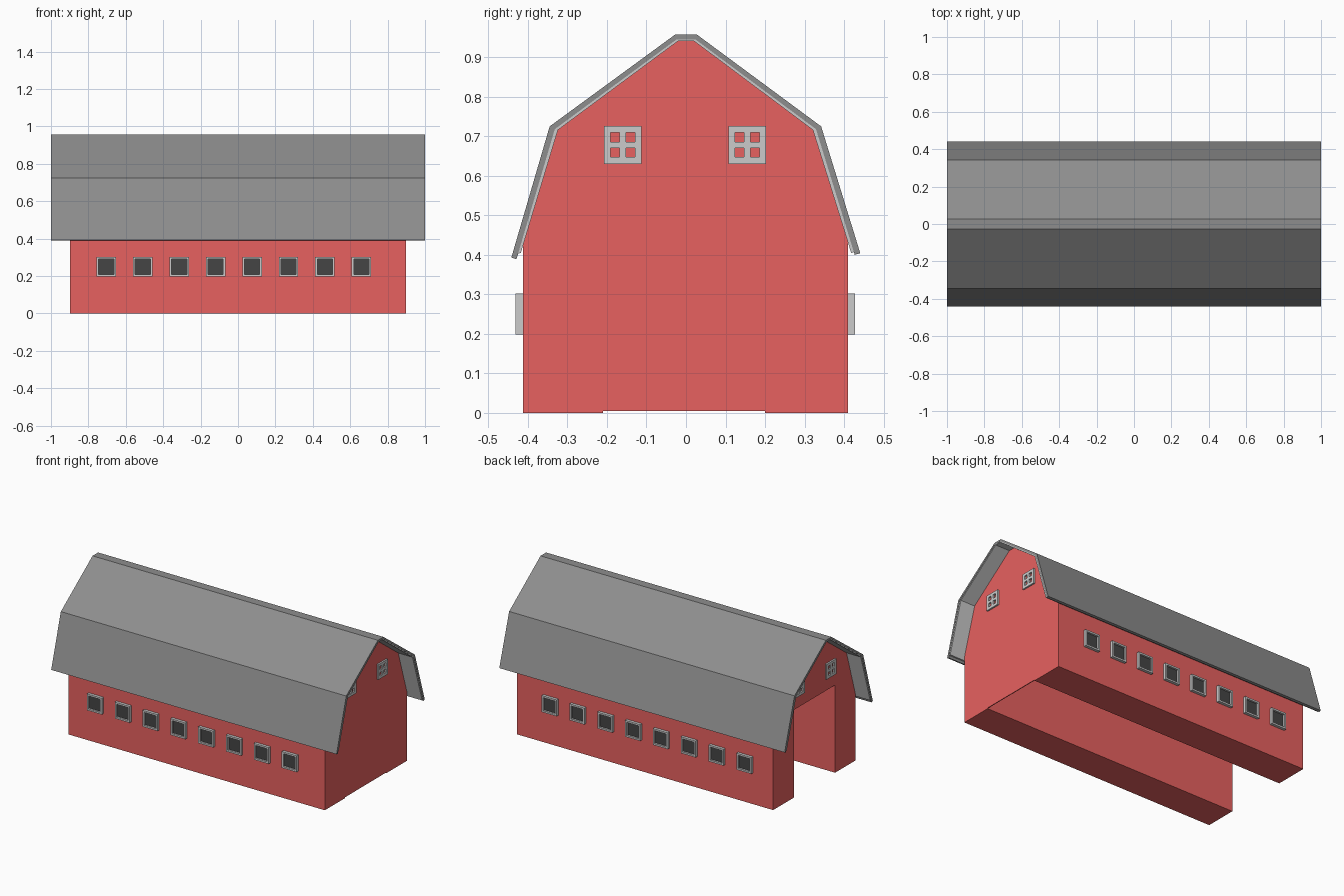
import bpy, bmesh
from mathutils import Matrix, Vector

if "Cube" in bpy.data.objects:
    bpy.data.objects.remove(bpy.data.objects["Cube"])


def material(name, rgb):
    m = bpy.data.materials.new(name)
    m.diffuse_color = (*rgb, 1)
    m.use_nodes = True
    m.node_tree.nodes["Principled BSDF"].inputs["Base Color"].default_value = m.diffuse_color
    return m


RED = material("barn_red", (0.80, 0.12, 0.115))
ROOF = material("roof_grey", (0.27, 0.27, 0.27))
GLASS = material("dark_glass", (0.06, 0.06, 0.06))


def make_object(name, bm, mat=None):
    bmesh.ops.recalc_face_normals(bm, faces=bm.faces)
    me = bpy.data.meshes.new(name)
    bm.to_mesh(me)
    bm.free()
    ob = bpy.data.objects.new(name, me)
    bpy.context.collection.objects.link(ob)
    if mat:
        me.materials.append(mat)
    return ob


def extrude_profile(name, profile, half_length, mat=None):
    """Extrude a closed (y, z) outline along x."""
    bm = bmesh.new()
    face = bm.faces.new([bm.verts.new((-half_length, y, z)) for y, z in profile])
    ext = bmesh.ops.extrude_face_region(bm, geom=[face])["geom"]
    verts = [g for g in ext if isinstance(g, bmesh.types.BMVert)]
    bmesh.ops.translate(bm, verts=verts, vec=(2 * half_length, 0, 0))
    return make_object(name, bm, mat)


def add_box(bm, lo, hi):
    lo, hi = Vector(lo), Vector(hi)
    m = Matrix.Translation((lo + hi) / 2) @ Matrix.Diagonal((*(hi - lo), 1))
    bmesh.ops.create_cube(bm, size=1, matrix=m)


def box(name, lo, hi, mat=None):
    bm = bmesh.new()
    add_box(bm, lo, hi)
    return make_object(name, bm, mat)


# Barn body with gambrel ends
body = extrude_profile("barn_body", [
    (-0.413, 0), (-0.413, 0.432), (-0.324, 0.718), (-0.02, 0.942),
    (0.02, 0.942), (0.322, 0.718), (0.41, 0.435), (0.41, 0)], 0.898, RED)

# Passage open at the left end, closed by a thin door at the right end
for name, lo, hi in (
        ("passage_cutter", (-1.1, -0.21, -0.1), (0.893, 0.20, 0.555)),
        ("door_gap_cutter", (0.8, -0.21, -0.1), (1.1, 0.20, 0.005))):
    cutter = box(name, lo, hi)
    cutter.hide_render = True
    cutter.hide_set(True)
    mod = body.modifiers.new(name, "BOOLEAN")
    mod.operation = "DIFFERENCE"
    mod.solver = "EXACT"
    mod.object = cutter

# Roof sheet and the pale lining under it
outer = [(-0.442, 0.393), (-0.345, 0.725), (-0.028, 0.957),
         (0.028, 0.957), (0.342, 0.725), (0.441, 0.404)]
middle = [(-0.429, 0.389), (-0.332, 0.718), (-0.024, 0.945),
          (0.024, 0.945), (0.329, 0.718), (0.427, 0.400)]
inner = [(-0.418, 0.405), (-0.324, 0.716), (-0.02, 0.941),
         (0.02, 0.941), (0.321, 0.716), (0.418, 0.405)]
extrude_profile("roof", outer + middle[::-1], 1.0, ROOF)
lining = [(-0.425, 0.403)] + middle[1:-1] + [(0.425, 0.407)]
extrude_profile("roof_lining", lining + inner[::-1], 0.998)

# Side windows: a raised square frame with a recessed dark pane
frames, panes = bmesh.new(), bmesh.new()
zc, ro, ri = 0.25, 0.052, 0.041
for side, wall in ((-1, 0.413), (1, 0.41)):
    y0, y1 = sorted((side * (wall - 0.005), side * (wall + 0.018)))
    p0, p1 = sorted((side * (wall - 0.005), side * (wall + 0.006)))
    for i in range(8):
        x = -0.705 + 0.195 * i
        for s in (-1, 1):
            a, b = sorted((s * ri, s * ro))
            add_box(frames, (x + a, y0, zc - ro), (x + b, y1, zc + ro))
            add_box(frames, (x - ri, y0, zc + a), (x + ri, y1, zc + b))
        add_box(panes, (x - ri, p0, zc - ri), (x + ri, p1, zc + ri))
make_object("side_window_frames", frames)
make_object("side_window_panes", panes, GLASS)

# Gable windows: flat frames with a cross bar, open to the red wall
gables = bmesh.new()
bars = ((-0.048, -0.031), (-0.008, 0.008), (0.031, 0.048))
gaps = ((-0.031, -0.008), (0.008, 0.031))
for x0, x1 in ((-0.908, -0.893), (0.893, 0.908)):
    for yc in (-0.16, 0.155):
        for a, b in bars:
            add_box(gables, (x0, yc + a, 0.63), (x1, yc + b, 0.726))
            for c, d in gaps:
                add_box(gables, (x0, yc + c, 0.678 + a), (x1, yc + d, 0.678 + b))
make_object("gable_windows", gables)
